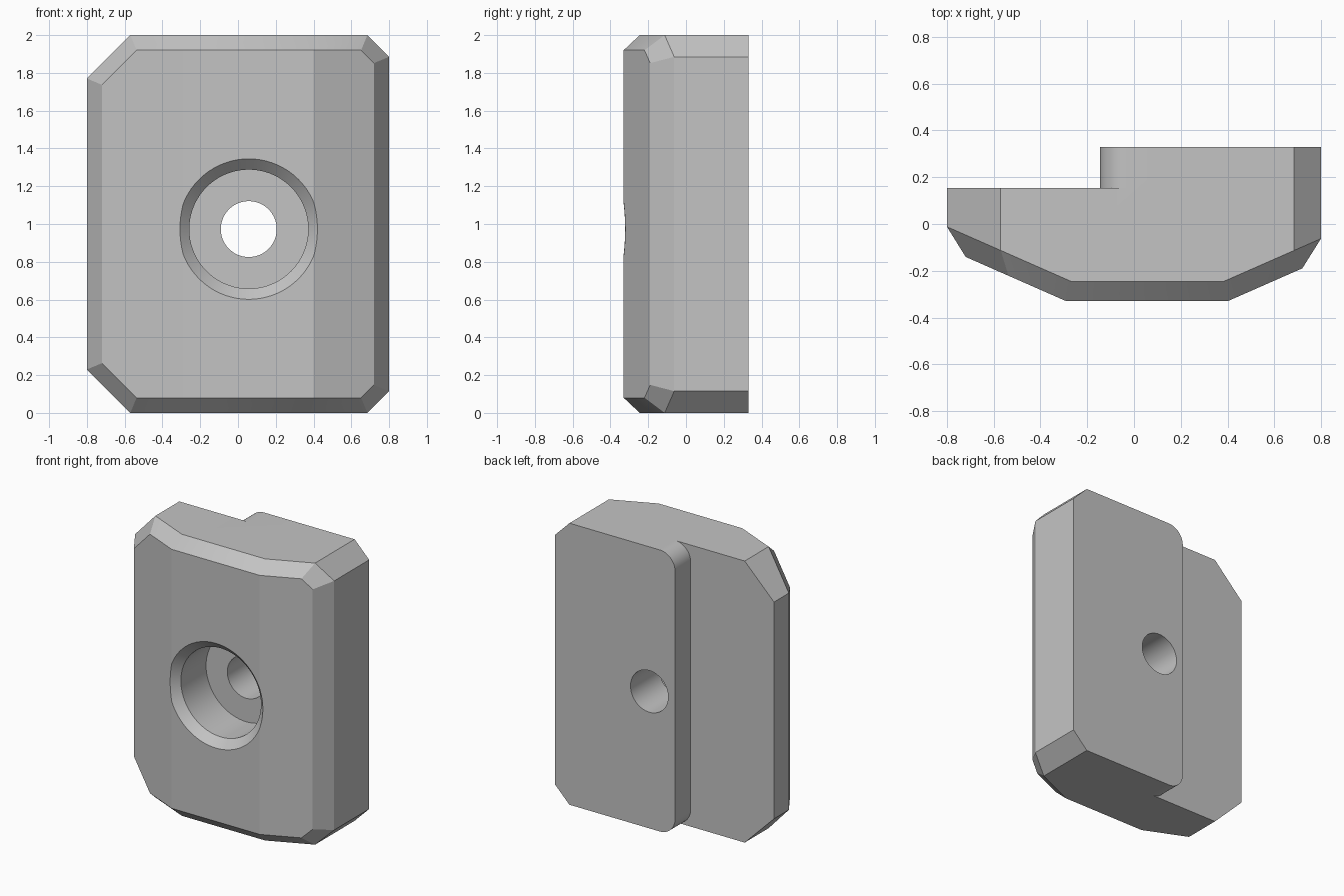
import bpy, bmesh
from math import sin, cos, pi, sqrt, radians

default = bpy.data.objects.get("Cube")
if default:
    bpy.data.objects.remove(default, do_unlink=True)

grey = bpy.data.materials.new("plain grey")
grey.use_nodes = True
COLOUR = (0.55, 0.55, 0.55, 1)
grey.diffuse_color = COLOUR
grey.node_tree.nodes["Principled BSDF"].inputs["Base Color"].default_value = COLOUR

HALF, HEIGHT, BACK = 0.8, 2.0, 0.33
SLOPE, BEVEL = 0.44, 0.08
HOLE_X, HOLE_Z = 0.057, 0.973


def outline(d):
    """Front outline with clipped corners, inset by d, split at the two bends."""
    w, top = HALF - d, HEIGHT - d
    shrink = d * (2 - sqrt(2))
    a, b = 0.23 - shrink, 0.115 - shrink
    bend_l, bend_r = -0.27 - d / 4, 0.385 + d / 5
    upper = [(-w, top - a), (-w + a, top), (bend_l, top),
             (bend_r, top), (w - b, top), (w, top - b)]
    lower = [(x, HEIGHT - z) for x, z in reversed(upper)]
    return upper + lower, bend_l, bend_r


def bridge(bm, r1, r2):
    for i in range(len(r1)):
        j = (i + 1) % len(r1)
        bm.faces.new((r1[i], r1[j], r2[j], r2[i]))


def finish(bm, name):
    bmesh.ops.recalc_face_normals(bm, faces=bm.faces)
    mesh = bpy.data.meshes.new(name)
    bm.to_mesh(mesh)
    bm.free()
    mesh.materials.append(grey)
    ob = bpy.data.objects.new(name, mesh)
    bpy.context.collection.objects.link(ob)
    return ob


def front_ring(bm, d, y_flat):
    pts, left, right = outline(d)
    return [bm.verts.new((x, y_flat + SLOPE * max(left - x, x - right, 0), z))
            for x, z in pts]


# Block: three-plane front, bevelled rim, flat back
bm = bmesh.new()
face = front_ring(bm, BEVEL, -0.33)
rim = front_ring(bm, 0, -0.245)
back = [bm.verts.new((v.co.x, BACK, v.co.z)) for v in rim]
bridge(bm, face, rim)
bridge(bm, rim, back)
bm.faces.new(back)
for ids in ((0, 1, 2, 9, 10, 11), (2, 3, 8, 9), (3, 4, 5, 6, 7, 8)):
    bm.faces.new([face[i] for i in ids])
block = finish(bm, "clamp_block")

# Step cutter: leaves a raised rear pad with rounded corners
R, EDGE, STEP = 0.12, -0.145, 0.155
arc = [(EDGE + R - R * sin(t), R - R * cos(t))
       for t in (i * pi / 32 for i in range(17))]
profile = [(-1, -0.1), (EDGE + R, -0.1)] + arc
profile += [(x, HEIGHT - z) for x, z in reversed(profile)]
bm = bmesh.new()
near = [bm.verts.new((x, STEP, z)) for x, z in profile]
far = [bm.verts.new((x, BACK + 0.1, z)) for x, z in profile]
bridge(bm, near, far)
bm.faces.new(near)
bm.faces.new(far)
step_cutter = finish(bm, "step_cutter")

# Hole cutter: countersunk rim, counterbore and through hole
SEG = 72
bm = bmesh.new()
rings = []
for r, y in ((0.472, -0.43), (0.315, -0.273), (0.315, 0.01), (0.148, 0.01), (0.148, 0.5)):
    rings.append([bm.verts.new((HOLE_X + r * cos(2 * pi * i / SEG), y,
                                HOLE_Z + r * sin(2 * pi * i / SEG)))
                  for i in range(SEG)])
for r1, r2 in zip(rings, rings[1:]):
    bridge(bm, r1, r2)
bm.faces.new(rings[0])
bm.faces.new(rings[-1])
hole_cutter = finish(bm, "hole_cutter")

# Cut the block
bpy.ops.object.select_all(action='DESELECT')
bpy.context.view_layer.objects.active = block
block.select_set(True)
for cutter in (step_cutter, hole_cutter):
    cutter.hide_render = True
    mod = block.modifiers.new(cutter.name, 'BOOLEAN')
    mod.operation = 'DIFFERENCE'
    mod.solver = 'EXACT'
    mod.object = cutter
    bpy.ops.object.modifier_apply(modifier=mod.name)
    bpy.data.objects.remove(cutter, do_unlink=True)

bpy.ops.object.shade_smooth_by_angle(angle=radians(20))
